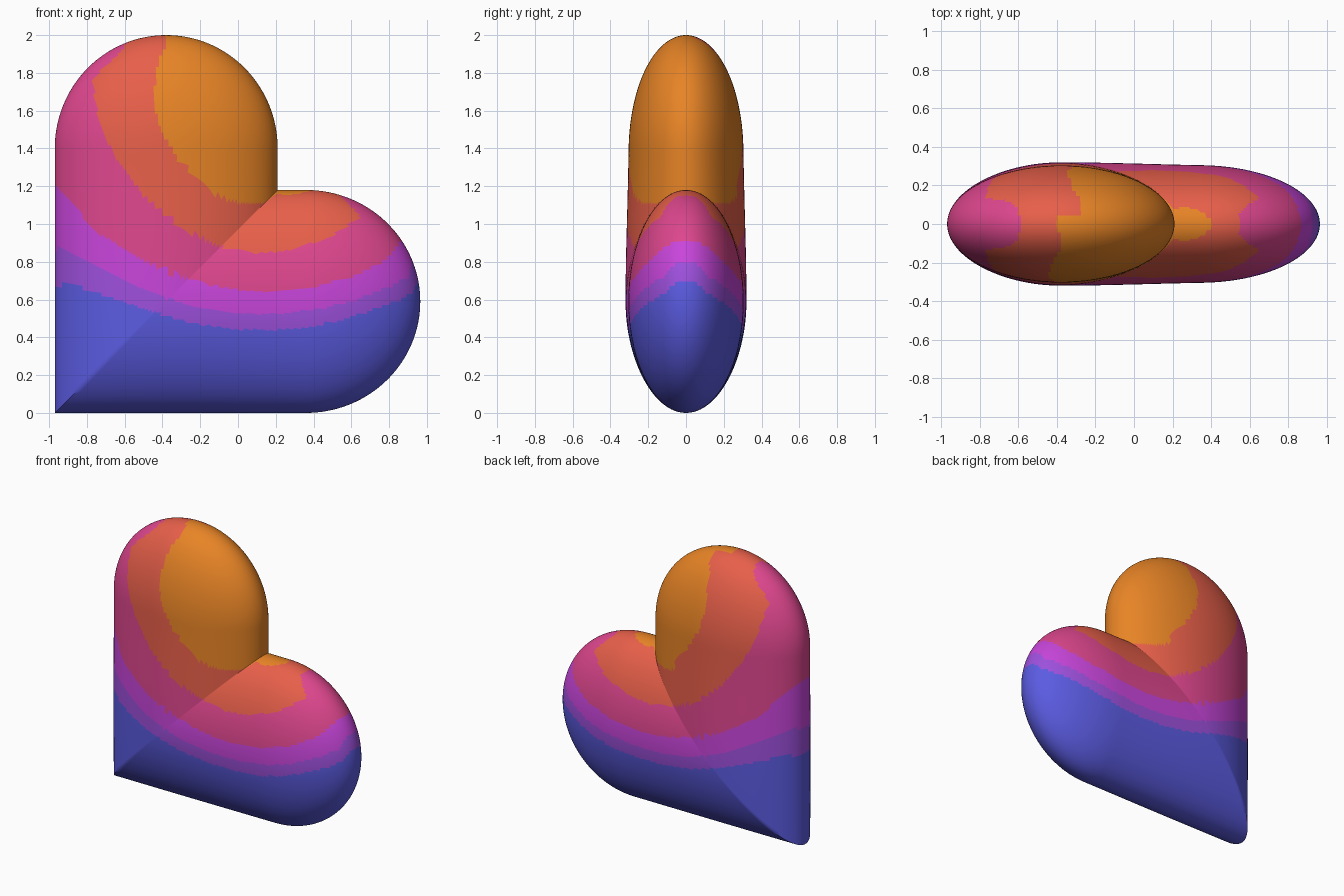
import bpy, bmesh, math

if "Cube" in bpy.data.objects:
    bpy.data.objects.remove(bpy.data.objects["Cube"])

R = 0.59                      # half width of each lobe
CX, CZ = -0.38, 0.59          # crossing point of the two lobes
TOP, SIDE = 1.40, 0.36        # where the rounded lobe ends begin
SEG, RINGS = 44, 48


def mat(name, rgb):
    m = bpy.data.materials.new(name)
    m.diffuse_color = (*rgb, 1)
    m.use_nodes = True
    m.node_tree.nodes["Principled BSDF"].inputs["Base Color"].default_value = m.diffuse_color
    return m


mats = [mat("blue", (0.105, 0.105, 0.76)), mat("violet", (0.34, 0.08, 0.72)),
        mat("magenta", (0.58, 0.06, 0.71)), mat("pink", (0.73, 0.062, 0.27)),
        mat("coral", (0.80, 0.115, 0.068)), mat("orange", (0.80, 0.23, 0.019))]

# Lower limits of the colour bands (x, z), each closed over the upper right
bands = [
    [(-2, .67), (-.97, .67), (-.9, .685), (-.7, .62), (-.5, .55), (-.25, .475), (0, .44), (.2, .44),
     (.4, .46), (.6, .505), (.8, .575), (.92, .63), (.965, .73), (2, .73), (2, 3), (-2, 3)],
    [(-2, .87), (-.97, .87), (-.9, .86), (-.7, .75), (-.5, .655), (-.25, .565), (0, .525), (.2, .525),
     (.4, .545), (.6, .59), (.8, .665), (.9, .72), (.94, .84), (2, .84), (2, 3), (-2, 3)],
    [(-2, 1.22), (-.97, 1.22), (-.9, 1.13), (-.75, .96), (-.5, .805), (-.25, .70), (0, .65), (.2, .64),
     (.4, .665), (.6, .72), (.78, .81), (.87, .92), (.9, 1.0), (2, 1.0), (2, 3), (-2, 3)],
    [(-.5, 2.1), (-.62, 1.91), (-.77, 1.77), (-.74, 1.55), (-.65, 1.35), (-.5, 1.15), (-.3, .98),
     (-.1, .88), (.1, .845), (.3, .865), (.5, .94), (.65, 1.04), (.55, 1.14), (.55, 3)],
    [(-.44, 2.1), (-.37, 1.95), (-.42, 1.87), (-.45, 1.68), (-.42, 1.52), (-.33, 1.36), (-.2, 1.22),
     (-.1, 1.145), (0, 1.11), (.14, 1.11), (.215, 1.17), (.215, 3)],
]


def inside(x, z, poly):
    hit = False
    for (x1, z1), (x2, z2) in zip(poly, poly[1:] + poly[:1]):
        if (z1 > z) != (z2 > z) and x < x1 + (z - z1) * (x2 - x1) / (z2 - z1):
            hit = not hit
    return hit


def band(p):
    # small orange spot on the side lobe beside the notch
    if p.z > 1.1 and ((p.x - .26) / .14) ** 2 + (p.y / .085) ** 2 < 1:
        return 5
    back = 0.1 if p.y > 0.05 and p.x < -0.1 else 0
    for i in range(4, -1, -1):
        if inside(p.x - (back if i == 4 else 0), p.z, bands[i]):
            return i + 1
    return 0


def lobe(across, beyond, length):
    q = 1 - (across / R) ** 2 - (max(beyond, 0) / length) ** 2
    return math.sqrt(max(q, 0))


def half_depth(x, z):
    u, w = x - CX, z - CZ
    hv, hh = lobe(u, z - TOP, 0.60), lobe(w, x - SIDE, 0.605)
    if u < 0 and w < 0:
        h = min(hv, hh)        # mitred point
    elif u > 0 and w > 0:
        h = max(hv, hh)        # valley below the notch
    else:
        h = hv if w > 0 else hh
    return h * (0.30 + 0.02 * math.exp(-(u * u + w * w) / 0.4))


# Heart outline
def line(a, b):
    return [(a[0] + (b[0] - a[0]) * i / SEG, a[1] + (b[1] - a[1]) * i / SEG) for i in range(SEG)]


def arc(cx, cz, rx, rz, start):
    n = SEG * 2
    return [(cx + rx * math.cos(start + math.pi * i / n),
             cz + rz * math.sin(start + math.pi * i / n)) for i in range(n)]


L, N = CX - R, CX + R
outline = (line((L, 0), (SIDE, 0)) + arc(SIDE, CZ, 0.605, R, -math.pi / 2)
           + line((SIDE, 2 * R), (N, 2 * R)) + line((N, 2 * R), (N, TOP))
           + arc(CX, TOP, R, 0.60, 0) + line((L, TOP), (L, 0)))

# Puffed heart: rings shrinking to the centre on both sides of the outline
bm = bmesh.new()
n = len(outline)
rim = [bm.verts.new((x, 0, z)) for x, z in outline]
for side in (-1, 1):
    prev = rim
    for k in range(1, RINGS):
        t = math.cos(k / RINGS * math.pi / 2)
        ring = []
        for ox, oz in outline:
            x, z = CX + (ox - CX) * t, CZ + (oz - CZ) * t
            ring.append(bm.verts.new((x, side * half_depth(x, z), z)))
        for i in range(n):
            j = (i + 1) % n
            bm.faces.new((prev[i], prev[j], ring[j], ring[i]))
        prev = ring
    tip = bm.verts.new((CX, side * half_depth(CX, CZ), CZ))
    for i in range(n):
        bm.faces.new((prev[i], prev[(i + 1) % n], tip))
bmesh.ops.recalc_face_normals(bm, faces=bm.faces)
for f in bm.faces:
    f.material_index = band(f.calc_center_median())

me = bpy.data.meshes.new("heart")
bm.to_mesh(me)
bm.free()
for m in mats:
    me.materials.append(m)
heart = bpy.data.objects.new("heart", me)
bpy.context.collection.objects.link(heart)
bpy.context.view_layer.objects.active = heart
heart.select_set(True)
bpy.ops.object.shade_smooth_by_angle(angle=math.radians(50))
